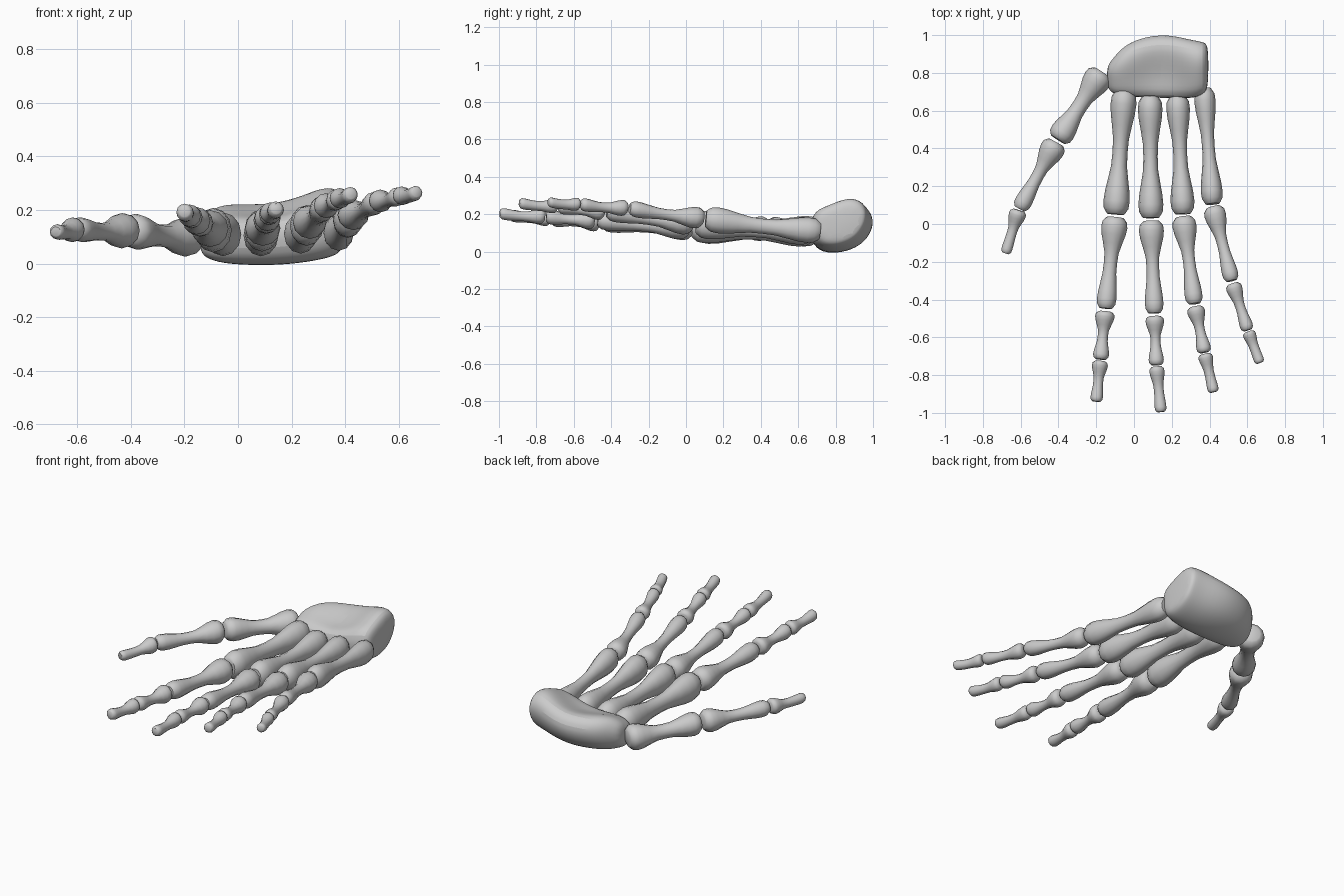
import bpy, bmesh, math
from mathutils import Vector

if "Cube" in bpy.data.objects:
    bpy.data.objects.remove(bpy.data.objects["Cube"])

SIDES = 12


def skin(name, rings, subdiv=0):
    """Skin a list of closed rings, cap both ends and smooth."""
    bm = bmesh.new()
    loops = [[bm.verts.new(p) for p in r] for r in rings]
    n = len(loops[0])
    for a, b in zip(loops, loops[1:]):
        for i in range(n):
            j = (i + 1) % n
            bm.faces.new((a[i], a[j], b[j], b[i]))
    bm.faces.new(loops[0][::-1])
    bm.faces.new(loops[-1])
    bmesh.ops.recalc_face_normals(bm, faces=bm.faces[:])
    me = bpy.data.meshes.new(name)
    bm.to_mesh(me)
    bm.free()
    ob = bpy.data.objects.new(name, me)
    bpy.context.collection.objects.link(ob)
    if subdiv:
        m = ob.modifiers.new("subdivision", 'SUBSURF')
        m.levels = m.render_levels = subdiv
    bpy.context.view_layer.objects.active = ob
    ob.select_set(True)
    bpy.ops.object.shade_smooth_by_angle(angle=math.radians(45))
    ob.select_set(False)


def bone(name, a, b, w0, w1, deep):
    """Long bone from a to b: knobs of width w0 and w1 flaring from a thin shaft."""
    d = (b - a).normalized()
    side = d.cross(Vector((0, 0, 1))).normalized()
    up = side.cross(d)
    shaft = max(.052, .29 * (w0 + w1))
    rings = []
    for k in range(15):
        t = (1 - math.cos(math.pi * k / 14)) / 2       # denser at the ends
        e = abs(2 * t - 1)                             # 0 mid shaft, 1 at the ends
        knob = w0 if t < .5 else w1
        flare = min(1, max(0, (e - .1) / .7))
        w = shaft + (knob - shaft) * flare * flare * (3 - 2 * flare)
        if e > .84:                                    # rounded ends
            w *= 1 - .38 * ((e - .84) / .16) ** 2
        c = a.lerp(b, t) - up * .008 * math.sin(math.pi * t)
        angles = [2 * math.pi * i / SIDES for i in range(SIDES)]
        rings.append([c + side * math.cos(q) * w / 2 + up * math.sin(q) * w * deep / 2
                      for q in angles])
    skin(name, rings)


def digit(name, scale, joints):
    """Chain of bones through the joints, wrist to tip, with small gaps."""
    pts = [Vector(p) for p in joints]
    widths = [.13, .132, .098, .08, .062]
    parts = ["metacarpal", "proximal_phalanx", "middle_phalanx", "distal_phalanx"]
    if len(pts) == 4:                                  # thumb has no middle bone
        widths.pop(2)
        widths = [.13, .115, .08, .05]
        parts.pop(2)
    for i, part in enumerate(parts):
        a, b = pts[i], pts[i + 1]
        gap = (b - a).normalized() * (.008 if i < len(parts) - 1 else 0)
        deep = 1.2 if part == "metacarpal" and len(pts) == 5 else 1
        bone(f"{name}_{part}", a + gap, b - gap, widths[i] * scale, widths[i + 1] * scale, deep)


digit("thumb", 1.15, [(-.165, .81, .10), (-.408, .44, .125), (-.61, .073, .13), (-.68, -.155, .12)])
digit("index", 1.05, [(-.05, .715, .11), (-.098, .043, .13), (-.151, -.455, .16),
                      (-.178, -.725, .18), (-.20, -.94, .195)])
digit("middle", 1, [(.085, .685, .105), (.09, .024, .13), (.109, -.48, .17),
                    (.119, -.755, .19), (.143, -.995, .205)])
digit("ring", .96, [(.23, .685, .11), (.26, .045, .15), (.322, -.43, .215),
                    (.375, -.688, .245), (.422, -.89, .26)])
digit("little", .87, [(.37, .725, .11), (.417, .098, .178), (.52, -.308, .234),
                      (.605, -.57, .255), (.667, -.735, .266)])

# Wrist block: side profile (depth, height) swept across the hand
section = [(0, .22), (0, .72), (.28, .84), (.6, 1), (.85, .97), (1, .75),
           (.97, .45), (.8, .15), (.5, 0), (.18, 0)]
# x, y range, z range
stations = [(-.145, .72, .84, .04, .16), (-.11, .685, .88, .015, .2),
            (-.04, .67, .97, -.005, .235), (.15, .665, 1.02, -.01, .24),
            (.3, .66, .98, .01, .29), (.37, .68, .97, .03, .29), (.395, .72, .95, .06, .24)]
rings = []
for x, y0, y1, z0, z1 in stations:
    hollow = .05 * max(0, 1 - ((x - .13) / .17) ** 2)  # dip in the palm side
    rings.append([Vector((x, y0 + (y1 - y0) * u,
                          z0 + (z1 - z0) * v - (hollow if u in (.28, .6) else 0)))
                  for u, v in section])
skin("wrist_bones", rings, 2)
